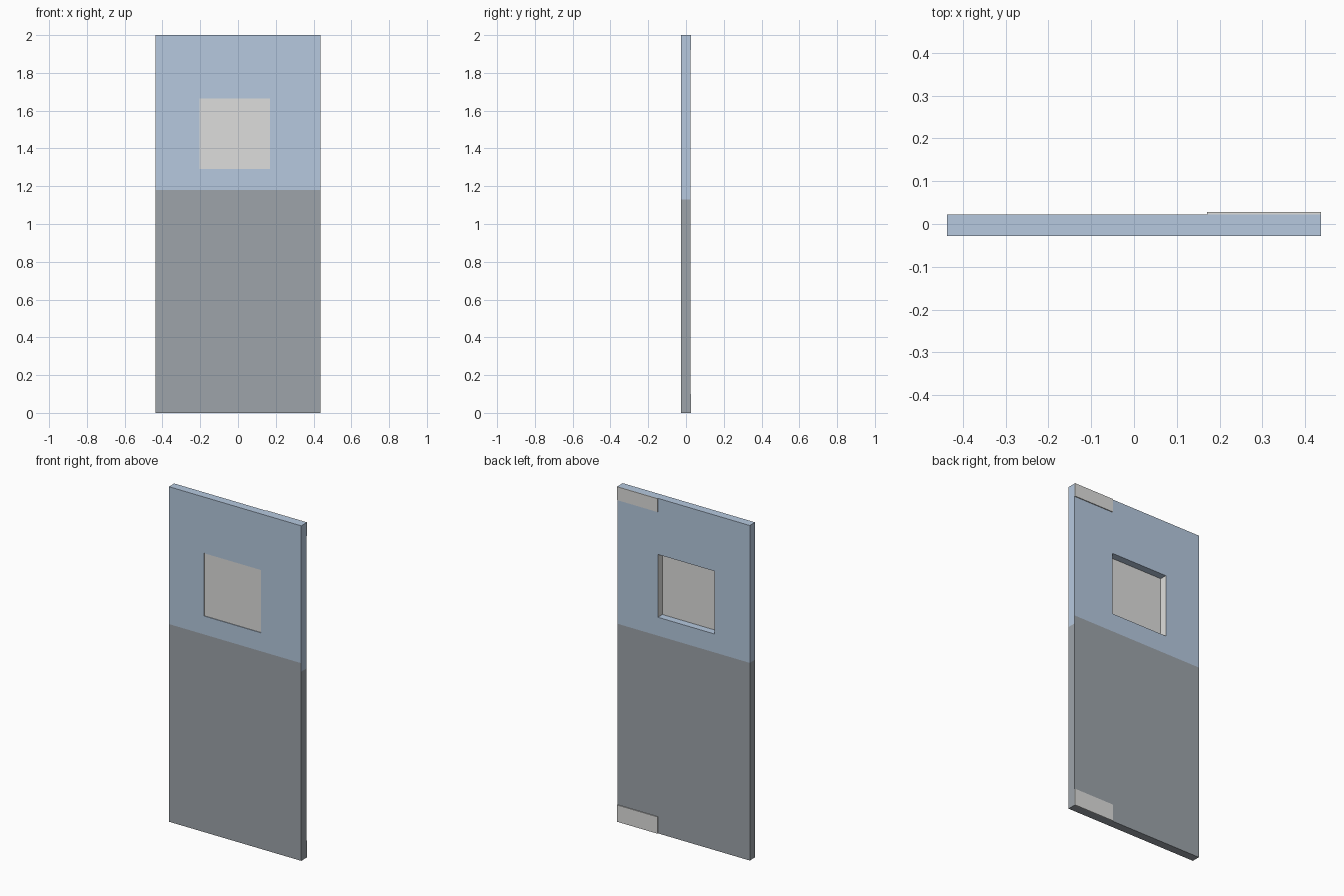
import bpy, bmesh

if "Cube" in bpy.data.objects:
    bpy.data.objects.remove(bpy.data.objects["Cube"])

HALF_W = 0.437
FRONT, BACK = -0.0275, 0.0225          # door slab faces
WX0, WX1, WZ0, WZ1 = -0.205, 0.17, 1.29, 1.665   # window opening
SPLIT, SIDE_SPLIT = 1.18, 1.13         # colour change on faces / on right edge


def material(name, rgb):
    lin = [(c / 255 / 12.92) if c < 11 else ((c / 255 + 0.055) / 1.055) ** 2.4 for c in rgb]
    m = bpy.data.materials.new(name)
    m.diffuse_color = (*lin, 1)
    m.use_nodes = True
    m.node_tree.nodes["Principled BSDF"].inputs["Base Color"].default_value = m.diffuse_color
    return m


BLUE = material("pale_blue", (182, 201, 223))
GREY = material("mid_grey", (157, 164, 170))
WHITE = material("off_white", (222, 222, 220))


def add_object(name, bm, mats):
    bmesh.ops.recalc_face_normals(bm, faces=bm.faces)
    me = bpy.data.meshes.new(name)
    bm.to_mesh(me)
    bm.free()
    for m in mats:
        me.materials.append(m)
    ob = bpy.data.objects.new(name, me)
    bpy.context.collection.objects.link(ob)
    return ob


def box(name, x0, x1, y0, y1, z0, z1, mat):
    bm = bmesh.new()
    bmesh.ops.create_cube(bm, size=1)
    for v in bm.verts:
        v.co = ((x0 + x1) / 2 + v.co.x * (x1 - x0),
                (y0 + y1) / 2 + v.co.y * (y1 - y0),
                (z0 + z1) / 2 + v.co.z * (z1 - z0))
    return add_object(name, bm, [mat])


# door slab: a grid of cells with the window cell left out, extruded to thickness
xs = [-HALF_W, WX0, WX1, HALF_W]
zs = [0, SIDE_SPLIT, SPLIT, WZ0, WZ1, 2]
bm = bmesh.new()
grid = [[bm.verts.new((x, FRONT, z)) for z in zs] for x in xs]
for i in range(len(xs) - 1):
    for j in range(len(zs) - 1):
        if (i, j) != (1, 3):
            bm.faces.new((grid[i][j], grid[i + 1][j], grid[i + 1][j + 1], grid[i][j + 1]))
ext = bmesh.ops.extrude_face_region(bm, geom=bm.faces[:], use_keep_orig=True)
for g in ext["geom"]:
    if isinstance(g, bmesh.types.BMVert):
        g.co.y = BACK
bmesh.ops.recalc_face_normals(bm, faces=bm.faces)

# blue above, grey below; white side reveals in the window opening
for f in bm.faces:
    c = f.calc_center_median()
    upright = abs(f.normal.x) > 0.5
    limit = SIDE_SPLIT if upright and c.x > 0.4 else SPLIT
    f.material_index = 0 if c.z > limit else 1
    if upright and abs(c.x) < 0.4:
        f.material_index = 2
add_object("door_slab", bm, [BLUE, GREY, WHITE])

# window pane set just behind the front face
box("window_pane", WX0, WX1, FRONT + 0.004, FRONT + 0.007, WZ0, WZ1, WHITE)

# hinge straps on the back
for name, z0, z1 in (("top_hinge", 1.92, 2.0), ("bottom_hinge", 0.0, 0.1)):
    box(name, WX1, HALF_W, BACK, BACK + 0.005, z0, z1, WHITE)
